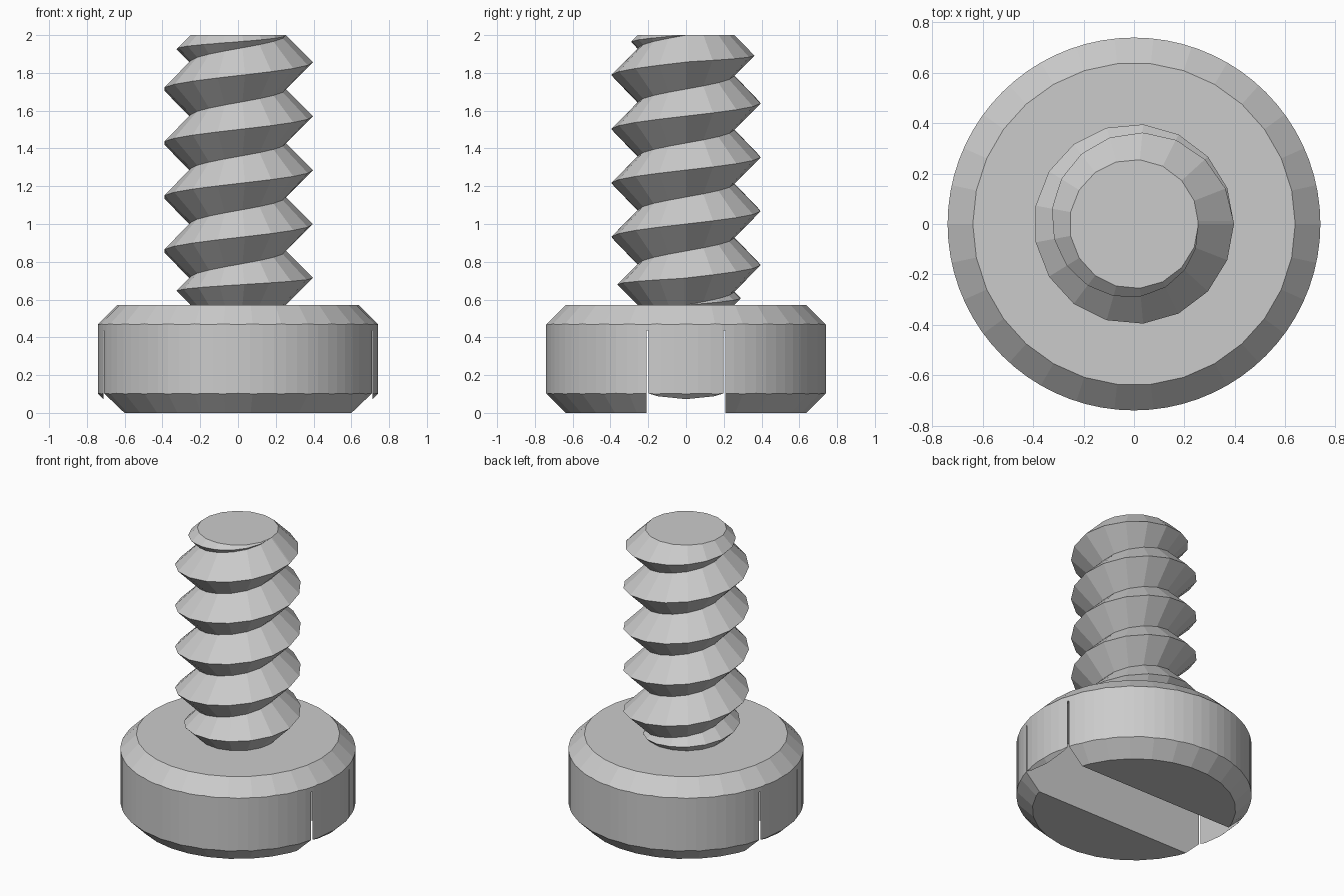
import bpy, bmesh, math

cube = bpy.data.objects.get("Cube")
if cube:
    bpy.data.objects.remove(cube, do_unlink=True)

PITCH = 2 / 7
HEAD_TOP = 4 / 7
TOP = 2.0
HEAD_R, CHAMFER = 0.74, 0.1
PEAK_R = 0.397
ROOT_R = PEAK_R - PITCH / 2
SIDES = 17

steel = bpy.data.materials.new("grey steel")
steel.use_nodes = True
GREY = (0.6, 0.6, 0.6, 1)
steel.diffuse_color = GREY
steel.node_tree.nodes["Principled BSDF"].inputs["Base Color"].default_value = GREY


def finish(name, bm):
    bmesh.ops.recalc_face_normals(bm, faces=bm.faces)
    mesh = bpy.data.meshes.new(name)
    bm.to_mesh(mesh)
    bm.free()
    mesh.materials.append(steel)
    obj = bpy.data.objects.new(name, mesh)
    bpy.context.collection.objects.link(obj)
    return obj


def lathe(name, profile, sides):
    """Closed solid from (radius, z) points, with flat end caps."""
    bm = bmesh.new()
    rings = []
    for r, z in profile:
        angles = [2 * math.pi * i / sides for i in range(sides)]
        rings.append([bm.verts.new((r * math.cos(a), r * math.sin(a), z)) for a in angles])
    for low, high in zip(rings, rings[1:]):
        for i in range(sides):
            j = (i + 1) % sides
            bm.faces.new((low[i], low[j], high[j], high[i]))
    bm.faces.new(rings[0][::-1])
    bm.faces.new(rings[-1])
    return finish(name, bm)


def boolean(obj, tool, operation):
    """Apply a boolean and drop the tool."""
    mod = obj.modifiers.new(operation.lower(), "BOOLEAN")
    mod.operation, mod.object, mod.solver = operation, tool, "EXACT"
    bpy.context.view_layer.objects.active = obj
    bpy.ops.object.modifier_apply(modifier=mod.name)
    bpy.data.objects.remove(tool, do_unlink=True)


# Head: fine cylinder trimmed by a coarser double cone
head = lathe("screw_head", [(HEAD_R, 0), (HEAD_R, HEAD_TOP)], 72)
inner, half = HEAD_R - CHAMFER, HEAD_TOP / 2
boolean(head, lathe("head_chamfer", [(inner, 0), (inner + half, half), (inner, HEAD_TOP)], 30),
        "INTERSECT")

# Driver slot: stops just inside the rim, leaving a thin sliver at each end
bm = bmesh.new()
bmesh.ops.create_cube(bm, size=1)
for v in bm.verts:
    v.co = (v.co.x * 1.425, v.co.y * 0.42, 0.435 if v.co.z > 0 else -0.1)
boolean(head, finish("slot_cutter", bm), "DIFFERENCE")

# Thread: sharp V ridge wound as a right-handed helix, overlong at both ends
bm = bmesh.new()
count = SIDES * 8


def helix(radius, rise, number):
    points = []
    for k in range(number):
        a = 2 * math.pi * k / SIDES
        z = HEAD_TOP - 2 * PITCH + rise + PITCH * k / SIDES
        points.append(bm.verts.new((radius * math.cos(a), radius * math.sin(a), z)))
    return points


root = helix(ROOT_R, 0, count + SIDES + 1)
peak = helix(PEAK_R, PITCH / 2, count + 1)
for k in range(count):
    bm.faces.new((root[k], root[k + 1], peak[k + 1], peak[k]))
    bm.faces.new((peak[k], peak[k + 1], root[k + 1 + SIDES], root[k + SIDES]))
for start, ridge in ((0, peak[0]), (count, peak[count])):
    loop = root[start:start + SIDES + 1] + [ridge]
    hub = bm.verts.new((0, 0, ridge.co.z))
    for a, b in zip(loop, loop[1:] + loop[:1]):
        bm.faces.new((a, b, hub))
thread = finish("threaded_shank", bm)

# Trim the shank with cones so the thread runs out at both ends
end_r, sink = ROOT_R + 0.002, 0.03
mid = (TOP - HEAD_TOP) / 2
boolean(thread, lathe("shank_chamfer", [(end_r - sink, HEAD_TOP - sink),
                                        (end_r + mid, HEAD_TOP + mid),
                                        (end_r, TOP)], SIDES), "INTERSECT")
